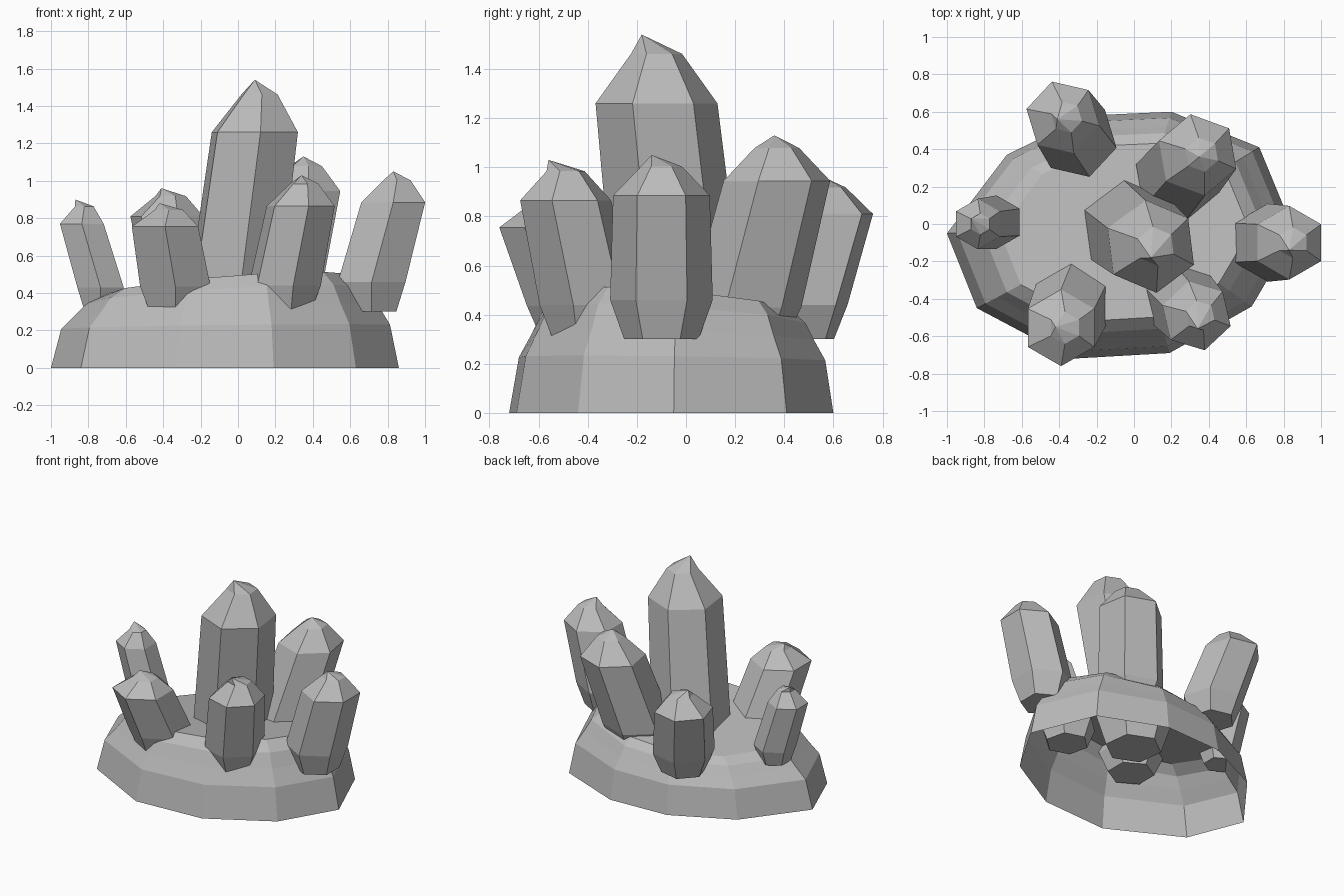
import bpy
import bmesh
from math import cos, sin, radians
from mathutils import Vector

cube = bpy.data.objects.get("Cube")
if cube:
    bpy.data.objects.remove(cube, do_unlink=True)

stone = bpy.data.materials.new("grey_stone")
stone.use_nodes = True
GREY = (0.5, 0.5, 0.5, 1)
stone.diffuse_color = GREY
stone.node_tree.nodes["Principled BSDF"].inputs["Base Color"].default_value = GREY


def loft(name, rings, cap_bottom=True, apex=None):
    """Stack rings of equal size into a flat-shaded object, with an optional point on top."""
    bm = bmesh.new()
    loops = [[bm.verts.new(p) for p in ring] for ring in rings]
    n = len(loops[0])
    for low, high in zip(loops, loops[1:]):
        for i in range(n):
            j = (i + 1) % n
            bm.faces.new((low[i], low[j], high[j], high[i]))
    if cap_bottom:
        bm.faces.new(loops[0][::-1])
    top = loops[-1]
    if apex:
        tip = bm.verts.new(apex)
        for i in range(n):
            bm.faces.new((top[i], top[(i + 1) % n], tip))
    else:
        bm.faces.new(top)
    mesh = bpy.data.meshes.new(name)
    bm.to_mesh(mesh)
    bm.free()
    mesh.materials.append(stone)
    obj = bpy.data.objects.new(name, mesh)
    bpy.context.collection.objects.link(obj)
    return obj


def hexagon(x, y, z, r, turn):
    angles = [radians(turn + 60 * i) for i in range(6)]
    return [Vector((x + r * cos(a), y + r * sin(a), z)) for a in angles]


def crystal(name, foot, shoulder, tip, r, turn):
    """Leaning six-sided crystal: tapered foot, body, bevelled point."""
    fx, fy, fz, bottom = foot
    sx, sy, sz = shoulder
    mid_z = sz + 0.72 * (tip[2] - sz)
    loft(name, [
        hexagon(fx, fy, bottom, 0.77 * r, turn),
        hexagon(fx, fy, fz, 1.06 * r, turn),
        hexagon(sx, sy, sz, r, turn),
        hexagon(sx + 0.1 * r, sy, mid_z, 0.42 * r, turn),
    ], apex=tip)


# Rock base: hollow shell with a slightly tilted top
outline = [(-1, -0.05), (-0.84, -0.45), (-0.33, -0.72), (0.19, -0.69), (0.63, -0.44),
           (0.86, -0.05), (0.67, 0.41), (0.2, 0.6), (-0.25, 0.58), (-0.68, 0.37)]
bands = [(1, 0, 0), (0.945, 0.22, 0.2), (0.87, 0.31, 0.5), (0.81, 0.39, 0.8), (0.72, 0.445, 1)]
rings = [[(s * x, s * y, z + tilt * (0.06 * x - 0.07 * y)) for x, y in outline]
         for s, z, tilt in bands]
loft("rock_base", rings, cap_bottom=False)

# Crystals: foot (x, y, z, bottom z), shoulder, tip, radius, turn
crystal("centre_crystal", (-0.02, -0.03, 0.42, 0.2), (0.09, -0.12, 1.26), (0.09, -0.18, 1.54), 0.25, 37)
crystal("left_crystal", (0.715, -0.1, 0.46, 0.3), (0.83, -0.1, 0.885), (0.83, -0.14, 1.05), 0.197, 30)
crystal("right_crystal", (-0.735, 0.01, 0.43, 0.32), (-0.835, 0, 0.77), (-0.87, 0.03, 0.9), 0.135, 30)
crystal("front_right_crystal", (-0.335, -0.43, 0.435, 0.3), (-0.39, -0.555, 0.755), (-0.42, -0.55, 0.88), 0.205, 30)
crystal("front_left_crystal", (0.25, -0.4, 0.44, 0.3), (0.335, -0.49, 0.865), (0.34, -0.56, 1.03), 0.19, 43)
crystal("back_left_crystal", (0.23, 0.24, 0.43, 0.3), (0.34, 0.37, 0.945), (0.35, 0.36, 1.13), 0.22, 40)
crystal("back_right_crystal", (-0.3, 0.455, 0.44, 0.3), (-0.38, 0.57, 0.81), (-0.41, 0.56, 0.96), 0.2, 47)
